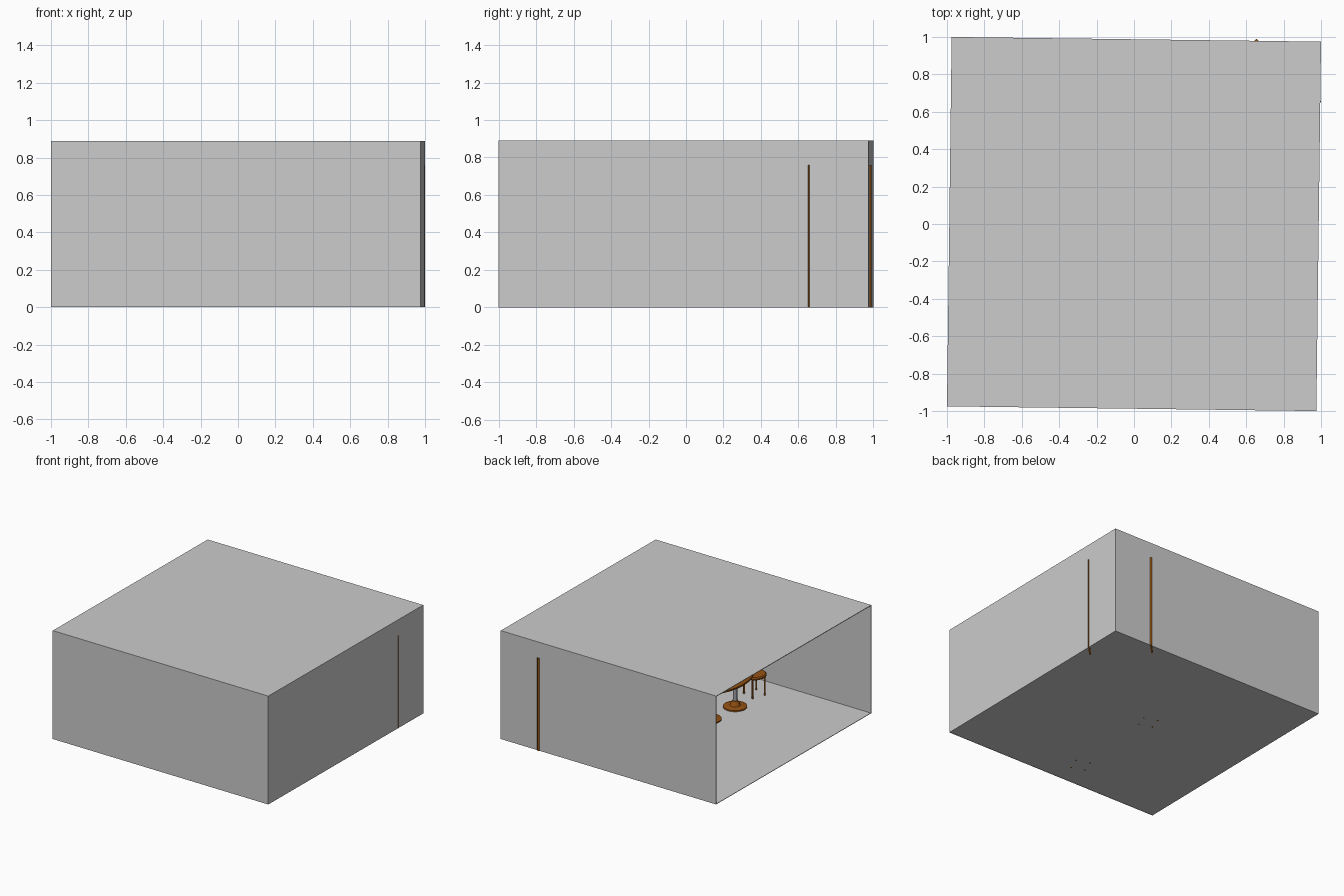
import bpy, bmesh, math
from mathutils import Matrix, Vector

if "Cube" in bpy.data.objects:
    bpy.data.objects.remove(bpy.data.objects["Cube"])


def material(name, rgb):
    m = bpy.data.materials.new(name)
    m.diffuse_color = (*rgb, 1)
    m.use_nodes = True
    m.node_tree.nodes["Principled BSDF"].inputs["Base Color"].default_value = m.diffuse_color
    return m


GREY = material("light_grey", (0.604, 0.604, 0.604))
WOOD = material("brown_wood", (0.296, 0.084, 0.006))
METAL = material("grey_metal", (0.36, 0.37, 0.39))


def finish(name, bm, mat, matrix=Matrix(), smooth=False):
    bmesh.ops.recalc_face_normals(bm, faces=bm.faces)
    mesh = bpy.data.meshes.new(name)
    bm.to_mesh(mesh)
    bm.free()
    mesh.materials.append(mat)
    ob = bpy.data.objects.new(name, mesh)
    bpy.context.collection.objects.link(ob)
    ob.matrix_world = matrix
    if smooth:
        bpy.ops.object.select_all(action='DESELECT')
        ob.select_set(True)
        bpy.context.view_layer.objects.active = ob
        bpy.ops.object.shade_smooth_by_angle(angle=math.radians(35))
    return ob


def box(name, lo, hi, mat, matrix=Matrix()):
    bm = bmesh.new()
    bmesh.ops.create_cube(bm, size=1)
    lo, hi = Vector(lo), Vector(hi)
    for v in bm.verts:
        v.co = (lo + hi) / 2 + v.co * (hi - lo)
    return finish(name, bm, mat, matrix)


def lathe(name, profile, mat, matrix=Matrix(), sides=32):
    bm = bmesh.new()
    pts = [bm.verts.new((r, 0, z)) for r, z in profile]
    edges = [bm.edges.new(p) for p in zip(pts, pts[1:])]
    bmesh.ops.spin(bm, geom=pts + edges, axis=(0, 0, 1), cent=(0, 0, 0),
                   angle=math.tau, steps=sides)
    bmesh.ops.remove_doubles(bm, verts=bm.verts, dist=1e-5)
    return finish(name, bm, mat, matrix, smooth=True)


# room shell: left side open, turned very slightly
A, H, T = 0.9875, 0.89, 0.005
turn = Matrix.Rotation(-0.0127, 4, 'Z')
box("floor", (-A, -A, 0.001), (A, A, 0.005), GREY, turn)
box("ceiling", (-A, -A, H - T), (A, A, H), GREY, turn)
box("front_wall", (-A, -A, 0), (A, -A + T, H), GREY, turn)
box("back_wall", (-A, A - T, 0), (A, A, H), GREY, turn)
box("right_wall", (A - T, -A, 0), (A, A, H), GREY, turn)

# bookcase set across the far corner, its rear edges reaching through the walls
start, end = Vector((1.0, 0.655, 0)), Vector((0.655, 0.99, 0))
W, D, BH, P = (end - start).length, 0.12, 0.76, 0.014
along = end - start
place = Matrix.Translation(start) @ Matrix.Rotation(math.atan2(along.y, along.x), 4, 'Z')
box("bookcase_side_a", (0, 0, 0), (P, D, BH), WOOD, place)
box("bookcase_side_b", (W - P, 0, 0), (W, D, BH), WOOD, place)
box("bookcase_back", (P, 0.002, 0.006), (W - P, 0.01, BH), WOOD, place)
for i in range(6):
    z = 0.02 + i * (BH - P - 0.02) / 5
    box(f"bookcase_shelf_{i}", (P, 0.01, z), (W - P, D - 0.002, z + P), WOOD, place)

# table: two flared pedestals under one oval top
for i, (x, y) in enumerate([(-0.11, -0.48), (-0.08, -0.19)]):
    at = Matrix.Translation((x, y, 0))
    lathe(f"table_base_{i}", [(0, 0.006), (0.09, 0.006), (0.09, 0.015), (0.04, 0.022),
                              (0.022, 0.06), (0, 0.06)], WOOD, at)
    lathe(f"table_post_{i}", [(0, 0.05), (0.016, 0.05), (0.016, 0.272), (0, 0.272)], METAL, at)
top_at = Matrix.Translation((-0.095, -0.335, 0)) @ Matrix.Rotation(-0.1, 4, 'Z')
lathe("table_top", [(0, 0.27), (0.98, 0.27), (1, 0.275), (1, 0.285), (0.98, 0.29), (0, 0.29)],
      WOOD, top_at @ Matrix.Diagonal((0.18, 0.29, 1, 1)), 48)

# round four-legged stools at the table ends
for i, (x, y) in enumerate([(-0.1, -0.745), (-0.075, 0.075)]):
    at = Matrix.Translation((x, y, 0)) @ Matrix.Rotation(math.radians(-20 + 180 * i), 4, 'Z')
    lathe(f"stool_seat_{i}", [(0, 0.155), (0.08, 0.155), (0.09, 0.162), (0.09, 0.172),
                              (0.082, 0.18), (0, 0.18)], WOOD, at)
    for j in range(4):
        sx, sy = (-1, 1)[j % 2] * 0.055, (-1, 1)[j // 2] * 0.055
        lathe(f"stool_leg_{i}_{j}", [(0, 0), (0.007, 0), (0.007, 0.16), (0, 0.16)], WOOD,
              at @ Matrix.Translation((sx, sy, 0)), 12)
